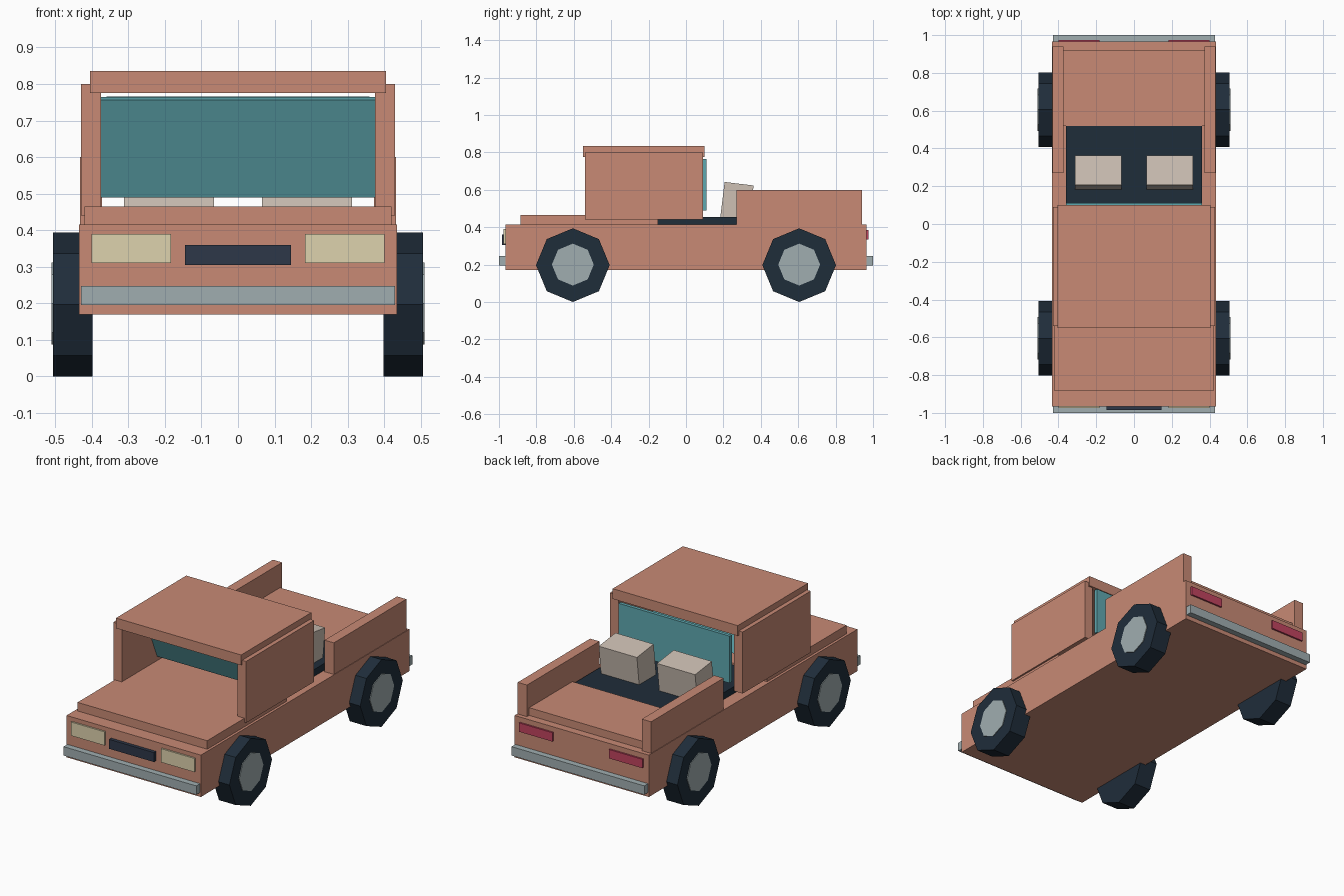
import bpy, bmesh, math
from mathutils import Matrix, Vector

if "Cube" in bpy.data.objects:
    bpy.data.objects.remove(bpy.data.objects["Cube"])


def material(name, hex_code):
    lin = []
    for i in (0, 2, 4):
        c = int(hex_code[i:i + 2], 16) / 255
        lin.append(c / 12.92 if c <= 0.04045 else ((c + 0.055) / 1.055) ** 2.4)
    m = bpy.data.materials.new(name)
    m.diffuse_color = (*lin, 1)
    m.use_nodes = True
    m.node_tree.nodes["Principled BSDF"].inputs["Base Color"].default_value = m.diffuse_color
    return m


PAINT = material("paint", "C88A75")
DARK = material("dark", "1F2D3A")
GRILLE = material("grille_blue", "2D3748")
GLASS = material("glass", "5FA8B0")
METAL = material("metal", "A0AEB0")
LAMP = material("lamp", "DED2AE")
RED = material("red", "C0435F")
FABRIC = material("fabric", "CDC0B4")


def finish(name, bm, mat):
    mesh = bpy.data.meshes.new(name)
    bm.to_mesh(mesh)
    bm.free()
    mesh.materials.append(mat)
    obj = bpy.data.objects.new(name, mesh)
    bpy.context.collection.objects.link(obj)
    return obj


def box(name, mat, x, y, z, tilt=0):
    """Box from (min, max) ranges, optionally tilted about its own x axis."""
    lo, hi = Vector((x[0], y[0], z[0])), Vector((x[1], y[1], z[1]))
    bm = bmesh.new()
    bmesh.ops.create_cube(bm, size=1, matrix=Matrix.Diagonal((*(hi - lo), 1)))
    obj = finish(name, bm, mat)
    obj.location = (lo + hi) / 2
    obj.rotation_euler.x = math.radians(tilt)
    return obj


def octagon(name, mat, radius, x, y, z):
    """Eight-sided drum lying along x."""
    bm = bmesh.new()
    bmesh.ops.create_cone(bm, cap_ends=True, segments=8, radius1=radius, radius2=radius,
                          depth=x[1] - x[0], matrix=Matrix.Rotation(math.pi / 2, 4, 'Y'))
    obj = finish(name, bm, mat)
    obj.location = ((x[0] + x[1]) / 2, y, z)


# Body, hood, cabin floor, rear deck and roof
box("body", PAINT, (-.435, .435), (-.965, .965), (.17, .415))
box("hood", PAINT, (-.42, .42), (-.885, -.15), (.41, .465))
box("cabin_floor", DARK, (-.36, .36), (-.15, .52), (.41, .455))
box("rear_deck", PAINT, (-.375, .375), (.52, .92), (.41, .46))
box("roof", PAINT, (-.405, .405), (-.55, .10), (.775, .835))

# Forward-leaning windshield and upright rear window
box("windshield", GLASS, (-.376, .376), (-.27, -.25), (.482, .772), 23)
box("rear_window", GLASS, (-.36, .36), (.09, .11), (.49, .765))

# Grille and bumpers
box("grille", GRILLE, (-.145, .145), (-.985, -.96), (.305, .36))
box("front_bumper", METAL, (-.43, .43), (-1, -.96), (.195, .247))
box("rear_bumper", METAL, (-.43, .43), (.96, 1), (.195, .247))

# Mirrored parts
for side, s in (("left", -1), ("right", 1)):
    def span(a, b):
        return tuple(sorted((s * a, s * b)))

    box(f"{side}_cab_panel", PAINT, span(.375, .43), (-.54, .09), (.44, .80))
    box(f"{side}_bed_panel", PAINT, span(.372, .432), (.27, .94), (.412, .60))
    box(f"{side}_headlight", LAMP, span(.183, .40), (-.975, -.96), (.31, .39))
    box(f"{side}_tail_light", RED, span(.183, .40), (.96, .975), (.333, .385))
    box(f"{side}_seat", FABRIC, span(.065, .312), (.194, .35), (.437, .633), -7)
    for end, y in (("front", -.605), ("rear", .605)):
        octagon(f"{side}_{end}_tire", DARK, .197, span(.398, .506), y, .197)
        octagon(f"{side}_{end}_hub", METAL, .112, span(.42, .51), y, .2)
